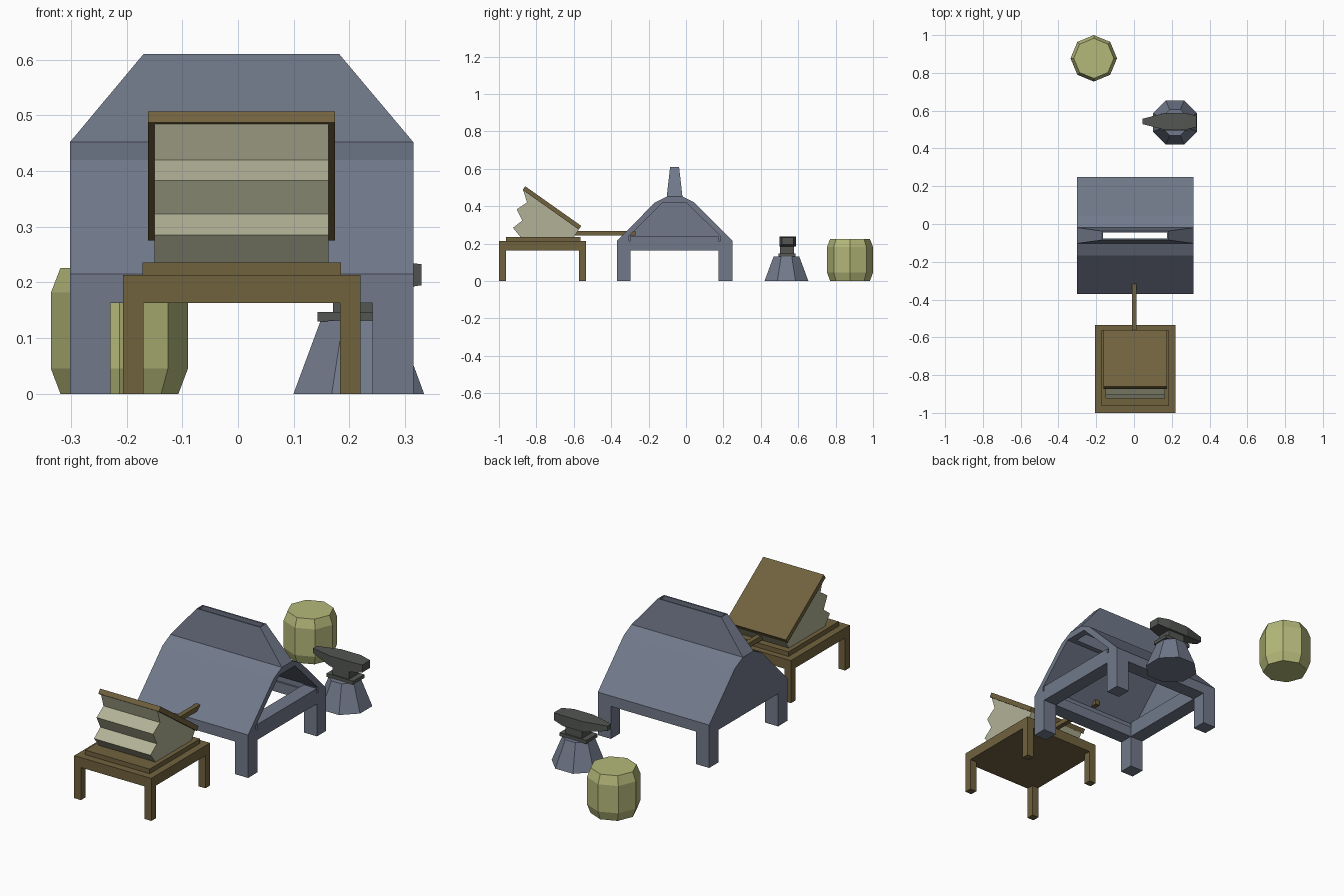
import bpy, bmesh, math

old = bpy.data.objects.get("Cube")
if old:
    bpy.data.objects.remove(old, do_unlink=True)


def material(name, rgb):
    lin = [((c / 255 + 0.055) / 1.055) ** 2.4 for c in rgb] + [1]
    m = bpy.data.materials.new(name)
    m.use_nodes = True
    m.diffuse_color = lin
    m.node_tree.nodes["Principled BSDF"].inputs["Base Color"].default_value = lin
    return m


STONE = material("blue_grey_stone", (113, 121, 138))
WOOD = material("brown_wood", (113, 98, 63))
STRAW = material("pale_green_wood", (180, 184, 121))
HIDE = material("pale_hide", (178, 178, 151))
IRON = material("dark_iron", (83, 86, 82))


def finish(name, bm, mat):
    bmesh.ops.recalc_face_normals(bm, faces=bm.faces)
    me = bpy.data.meshes.new(name)
    bm.to_mesh(me)
    bm.free()
    me.materials.append(mat)
    ob = bpy.data.objects.new(name, me)
    bpy.context.collection.objects.link(ob)
    return ob


def loft(name, rings, mat, closed=False):
    """Join rings of equal length; cap the ends, or close into a tube wall."""
    bm = bmesh.new()
    vs = [[bm.verts.new(p) for p in ring] for ring in rings]
    n = len(rings[0])
    pairs = list(zip(vs, vs[1:])) + ([(vs[-1], vs[0])] if closed else [])
    for a, b in pairs:
        for i in range(n):
            j = (i + 1) % n
            bm.faces.new((a[i], a[j], b[j], b[i]))
    if not closed:
        bm.faces.new(vs[0])
        bm.faces.new(vs[-1])
    return finish(name, bm, mat)


def rect(x0, x1, y0, y1, z):
    return [(x0, y0, z), (x1, y0, z), (x1, y1, z), (x0, y1, z)]


def box(name, x0, x1, y0, y1, z0, z1, mat):
    return loft(name, [rect(x0, x1, y0, y1, z0), rect(x0, x1, y0, y1, z1)], mat)


def prism(name, profile, x0, x1, mat):
    return loft(name, [[(x, y, z) for y, z in profile] for x in (x0, x1)], mat)


def turned(name, cx, cy, rings, sides, turn, mat):
    def ring(r, z):
        angles = [turn + math.tau * i / sides for i in range(sides)]
        return [(cx + r * math.cos(a), cy + r * math.sin(a), z) for a in angles]
    return loft(name, [ring(r, z) for r, z in rings], mat)


def legs(name, x0, x1, y0, y1, w, top, mat):
    for sx, xs in (("right", (x0, x0 + w)), ("left", (x1 - w, x1))):
        for sy, ys in (("front", (y0, y0 + w)), ("back", (y1 - w, y1))):
            box(f"{name}_{sy}_{sx}_leg", *xs, *ys, 0, top, mat)


# Forge: legs, base frame, sloping hood, closed end and chimney
X0, X1, Y0, Y1 = -0.302, 0.315, -0.37, 0.248
MID = (Y0 + Y1) / 2
legs("forge", X0, X1, Y0, Y1, 0.073, 0.165, STONE)
box("forge_front_beam", X0, X1, Y0, Y0 + 0.073, 0.163, 0.215, STONE)
box("forge_back_beam", X0, X1, Y1 - 0.073, Y1, 0.163, 0.215, STONE)
box("forge_open_end_beam", X1 - 0.073, X1, Y0 + 0.073, Y1 - 0.073, 0.163, 0.24, STONE)
box("forge_closed_end_beam", X0, X0 + 0.073, Y0 + 0.073, Y1 - 0.073, 0.163, 0.24, STONE)

slope = [(0.309, 0.215), (0.105, 0.42), (0.042, 0.452), (0.036, 0.42),
         (0.062, 0.42), (0.245, 0.24), (0.245, 0.215)]
for side, s in (("front", -1), ("back", 1)):
    prism(f"hood_{side}_slope", [(MID + s * y, z) for y, z in slope], X0, X1, STONE)
half_end = [(0.3, 0.215), (0.1, 0.415), (0.036, 0.44)]
end = [(MID + y, z) for y, z in half_end] + [(MID - y, z) for y, z in reversed(half_end)]
prism("hood_end_wall", end, X0, X0 + 0.04, STONE)


def flue(ix, hy, z, top=0):
    left, right = (-0.17, 0.182) if top else (X0, X1)
    return rect(left + ix, right - ix, MID - hy, MID + hy, z)


loft("chimney", [flue(0, 0.062, 0.42), flue(0, 0.042, 0.452), flue(0, 0.024, 0.61, 1),
                 flue(0.006, 0.017, 0.61, 1), flue(0.035, 0.032, 0.45),
                 flue(0.035, 0.036, 0.42)], STONE, closed=True)

# Bellows stand
legs("stand", -0.207, 0.22, -1.0, -0.535, 0.037, 0.165, WOOD)
box("stand_top", -0.207, 0.22, -1.0, -0.535, 0.163, 0.213, WOOD)
box("stand_plinth", -0.172, 0.185, -0.963, -0.565, 0.213, 0.236, WOOD)

# Bellows: pleated bag, hinged lid and air pipe
bag = [(-0.885, 0.235), (-0.925, 0.285), (-0.875, 0.323), (-0.905, 0.383),
       (-0.85, 0.42), (-0.87, 0.485), (-0.57, 0.28), (-0.6, 0.235)]
prism("bellows_bag", bag, -0.15, 0.163, HIDE)
lid = [(-0.873, 0.487), (-0.86, 0.507), (-0.56, 0.295), (-0.573, 0.275)]
prism("bellows_lid", lid, -0.162, 0.174, WOOD)
box("air_pipe", -0.01, 0.014, -0.6, -0.27, 0.243, 0.267, WOOD)

# Anvil on its tapered block
AX, AY = 0.217, 0.537
turned("anvil_block", AX, AY, [(0.127, 0), (0.074, 0.132)], 8, math.pi / 8, STONE)
box("anvil_foot", AX - 0.074, AX + 0.074, AY - 0.042, AY + 0.048, 0.13, 0.147, IRON)
box("anvil_waist", AX - 0.046, AX + 0.046, AY - 0.034, AY + 0.04, 0.147, 0.19, IRON)
sections = [(0.045, 0.014, 0.21, 0.235), (0.16, 0.044, 0.186, 0.238),
            (0.27, 0.044, 0.186, 0.238), (0.33, 0.031, 0.195, 0.233)]
loft("anvil_head", [[(x, 0.543 - w, lo), (x, 0.543 + w, lo), (x, 0.543 + w, hi),
                     (x, 0.543 - w, hi)] for x, w, lo, hi in sections], IRON)

# Barrel
barrel = [(0.106, 0), (0.123, 0.045), (0.123, 0.182), (0.106, 0.226)]
turned("barrel", -0.213, 0.877, barrel, 8, 0, STRAW)
